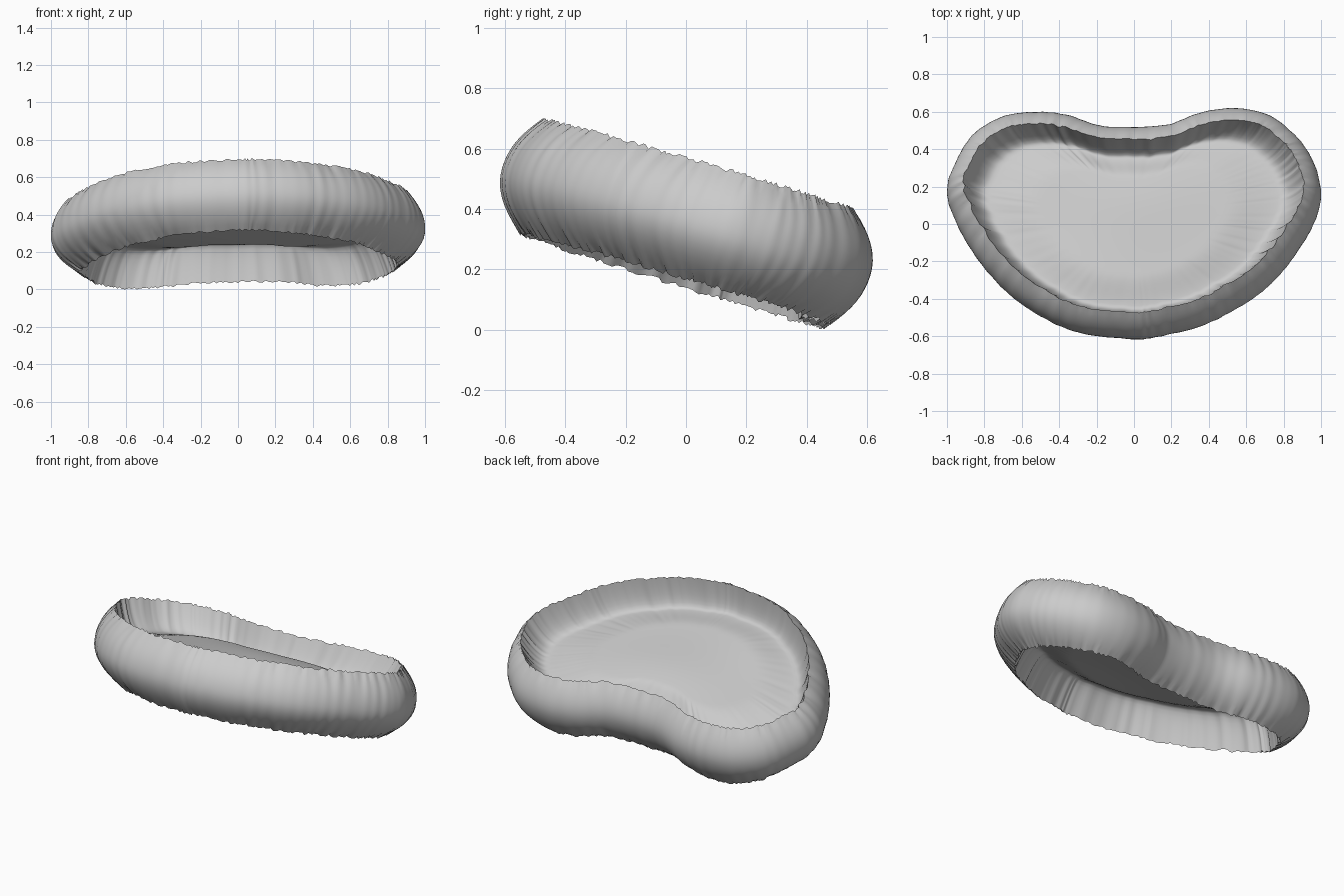
import bpy, bmesh, math, random
from mathutils import Vector, Matrix

random.seed(4)
cube = bpy.data.objects.get("Cube")
if cube:
    bpy.data.objects.remove(cube)

SAMPLES = 360
HALF_HEIGHT = 0.192
PLACE = (Matrix.Translation((0, 0, 0.36)) @ Matrix.Rotation(math.radians(-16.7), 4, 'X')
         @ Matrix.Rotation(math.radians(-1.1), 4, 'Y'))

# Kidney outline, anticlockwise from the front
OUTLINE = [(0, -.615), (.14, -.6), (.35, -.55), (.52, -.47), (.67, -.375), (.79, -.26),
           (.885, -.13), (.96, 0), (1, .14), (.98, .28), (.93, .39), (.86, .48), (.725, .585),
           (.54, .625), (.35, .6), (.19, .54), (0, .525), (-.185, .535), (-.345, .59),
           (-.5, .61), (-.69, .59), (-.85, .5), (-.94, .37), (-1, .2), (-.96, .04),
           (-.85, -.16), (-.69, -.35), (-.5, -.49), (-.29, -.58)]


def smooth_loop(points, count):
    """Closed Catmull-Rom curve through the points."""
    pts = [Vector((x, y * 1.025 - 0.005)) for x, y in points]
    n = len(pts)
    loop = []
    for i in range(count):
        k, t = divmod(i * n / count, 1)
        a, b, c, d = (pts[(int(k) + j) % n] for j in (-1, 0, 1, 2))
        loop.append(0.5 * (2 * b + (c - a) * t + (2 * a - 5 * b + 4 * c - d) * t ** 2
                           + (3 * b - a - 3 * c + d) * t ** 3))
    return loop


loop = smooth_loop(OUTLINE, SAMPLES)
normals = []
for i in range(SAMPLES):
    tangent = loop[(i + 3) % SAMPLES] - loop[i - 3]
    normals.append(Vector((tangent.y, -tangent.x)).normalized())

# Gathered cloth: soft ripples, and narrow pinches near the rims
waves = [(random.randint(25, 90), random.uniform(0, math.tau)) for _ in range(6)]
pinches = [random.uniform(0, SAMPLES) for _ in range(14)]
ripples = [sum(math.sin(f * math.tau * i / SAMPLES + p) for f, p in waves) * 0.0009
           for i in range(SAMPLES)]
tucks = [sum(0.009 * math.exp(-(i - p) ** 2 / 2) for p in pinches) for i in range(SAMPLES)]
jags = {side: [random.uniform(-.007, .007) for _ in range(SAMPLES)] for side in (-1, 1)}

fabric = bpy.data.materials.new("grey fabric")
fabric.use_nodes = True
GREY = (0.6, 0.6, 0.6, 1)
fabric.diffuse_color = GREY
fabric.node_tree.nodes["Principled BSDF"].inputs["Base Color"].default_value = GREY


def make_object(name, rows, centre=None):
    """Skin closed rows of points; close the last row on a centre point if given."""
    bm = bmesh.new()
    rings = [[bm.verts.new(p) for p in row] for row in rows]
    for lower, upper in zip(rings, rings[1:]):
        for i in range(SAMPLES):
            j = (i + 1) % SAMPLES
            bm.faces.new((lower[i], lower[j], upper[j], upper[i]))
    if centre:
        tip = bm.verts.new(centre)
        for i in range(SAMPLES):
            bm.faces.new((rings[-1][i], rings[-1][(i + 1) % SAMPLES], tip))
    bm.transform(PLACE)
    mesh = bpy.data.meshes.new(name)
    bm.to_mesh(mesh)
    bm.free()
    mesh.materials.append(fabric)
    mesh.shade_smooth()
    obj = bpy.data.objects.new(name, mesh)
    bpy.context.collection.objects.link(obj)
    return obj


# Bulging side wall between the two rims
def wall_point(i, s):
    n = normals[i]
    if s > 0:
        inset, jag = 0.085 + 0.03 * max(n.y, 0), jags[1][i]
    else:
        inset, jag = 0.1 - 0.02 * n.y + 0.05 * abs(n.x), jags[-1][i]
    fold = ripples[i] * (0.35 + 0.65 * abs(s)) - tucks[i] * abs(s) ** 3
    p = loop[i] + n * (fold - inset * abs(s) ** 2.1)
    return Vector((p.x, p.y, HALF_HEIGHT * s + jag * s ** 8))


LEVELS = 16
wall_rows = [[wall_point(i, -1 + 2 * k / LEVELS) for i in range(SAMPLES)]
             for k in range(LEVELS + 1)]
wall = make_object("side_wall", wall_rows)


# Sunken sheets: each drops steeply from its rim to a groove, then swells in the middle
def sheet_point(rim, t, groove, rise, swell):
    x, y = rim.x * t, rim.y * t
    h = min(max((0.9 - t) / 0.35, 0), 1)
    hump = h * h * (3 - 2 * h)
    bump = math.exp(-(x - 0.05) ** 2 / 0.18 - (y - 0.18) ** 2 / 0.07)
    wave = 0.006 * math.sin(5 * x + 1) * math.cos(7 * y)
    floor = groove + hump * (rise + swell * bump + wave)
    drop = max((t - 0.86) / 0.14, 0) ** 2
    return Vector((x, y, floor + (rim.z - floor) * drop))


def make_sheet(name, rim, *shape):
    steps = 32
    rows = [[sheet_point(p, 1 - (k / steps) ** 1.6, *shape) for p in rim] for k in range(steps)]
    return make_object(name, rows, sheet_point(rim[0], 0, *shape))


top = make_sheet("upper_sheet", wall_rows[-1], 0.03, 0.04, 0.03)
bottom = make_sheet("lower_sheet", wall_rows[0][::-1], 0.005, -0.035, -0.01)

# Rest the model on the ground
lowest = min(v.co.z for v in wall.data.vertices)
for obj in (wall, top, bottom):
    obj.data.transform(Matrix.Translation((0, 0, -lowest)))
